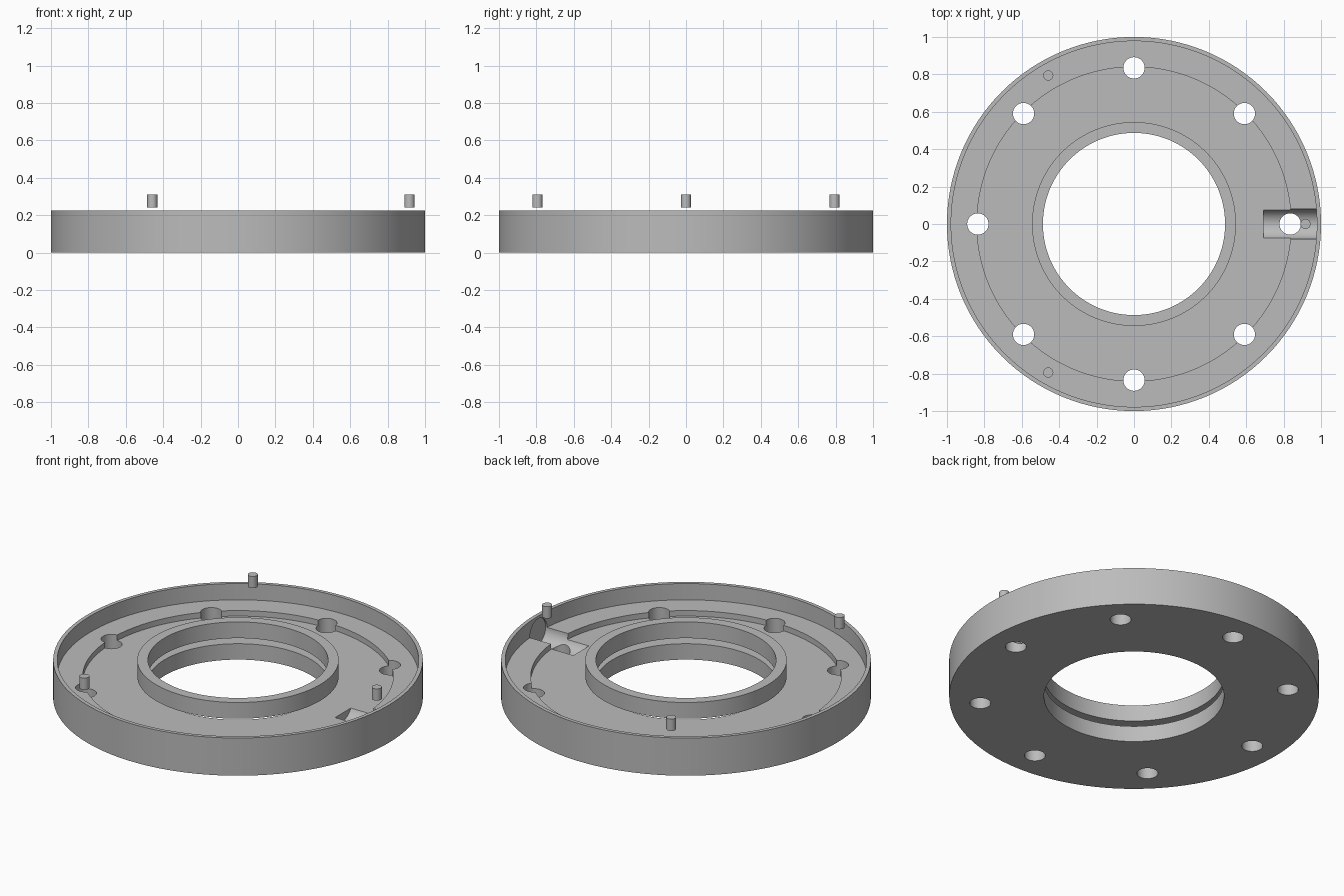
import bpy
import bmesh
from math import cos, sin, pi, radians
from mathutils import Matrix, Vector

if "Cube" in bpy.data.objects:
    bpy.data.objects.remove(bpy.data.objects["Cube"], do_unlink=True)

# Levels and radii shared by the parts
TOP, LEDGE, FLOOR = 0.225, 0.128, 0.095
BORE, RING, STEP, WALL = 0.487, 0.545, 0.84, 0.978
HOLE_CIRCLE, PIN_CIRCLE = 0.835, 0.917

grey = bpy.data.materials.new("machined_grey")
grey.use_nodes = True
colour = (0.5, 0.5, 0.5, 1)
grey.diffuse_color = colour
grey.node_tree.nodes["Principled BSDF"].inputs["Base Color"].default_value = colour


def add_object(name, bm):
    bmesh.ops.recalc_face_normals(bm, faces=bm.faces)
    mesh = bpy.data.meshes.new(name)
    bm.to_mesh(mesh)
    bm.free()
    mesh.materials.append(grey)
    obj = bpy.data.objects.new(name, mesh)
    bpy.context.collection.objects.link(obj)
    return obj


def lathe(name, profile, segments=128):
    """Spin a closed (radius, height) profile around z."""
    bm = bmesh.new()
    rings = []
    for i in range(segments):
        a = 2 * pi * i / segments
        rings.append([bm.verts.new((r * cos(a), r * sin(a), z)) for r, z in profile])
    n = len(profile)
    for i in range(segments):
        here, there = rings[i], rings[(i + 1) % segments]
        for j in range(n):
            k = (j + 1) % n
            bm.faces.new((here[j], there[j], there[k], here[k]))
    return add_object(name, bm)


def cylinder(bm, radius, depth, centre, rotation=Matrix(), segments=32):
    bmesh.ops.create_cone(bm, cap_ends=True, segments=segments, radius1=radius,
                          radius2=radius, depth=depth,
                          matrix=Matrix.Translation(Vector(centre)) @ rotation)


def cut(target, cutter):
    """Subtract the cutter, bake the result and discard the cutter."""
    cutter.hide_render = True
    mod = target.modifiers.new("cut", 'BOOLEAN')
    mod.operation = 'DIFFERENCE'
    mod.solver = 'EXACT'
    mod.object = cutter
    bpy.context.view_layer.update()
    graph = bpy.context.evaluated_depsgraph_get()
    baked = bpy.data.meshes.new_from_object(target.evaluated_get(graph))
    target.modifiers.clear()
    target.data = baked
    bpy.data.objects.remove(cutter, do_unlink=True)


# Flange with recessed floor, raised ledge and thin outer wall
flange = lathe("flange_body", [
    (BORE, 0), (1, 0), (1, TOP), (WALL, TOP),
    (WALL, LEDGE), (STEP, LEDGE), (STEP, FLOOR), (BORE, FLOOR)])

# Eight bolt holes
bm = bmesh.new()
for i in range(8):
    a = i * pi / 4
    cylinder(bm, 0.057, 0.6, (HOLE_CIRCLE * cos(a), HOLE_CIRCLE * sin(a), 0.1))
cut(flange, add_object("bolt_hole_cutter", bm))

# Round-bottomed radial channel
bm = bmesh.new()
start, end = 0.693, 0.984
cylinder(bm, 0.081, end - start, ((start + end) / 2, 0, LEDGE),
         Matrix.Rotation(pi / 2, 4, 'Y'), 48)
cut(flange, add_object("channel_cutter", bm))

# Collar above the bore, with a gap over the recessed floor
collar = lathe("bore_collar", [
    (BORE, LEDGE), (RING, LEDGE), (RING, TOP), (BORE, TOP)])

# Three locating pins
parts = [flange, collar]
for i in range(3):
    a = radians(120 * i)
    bm = bmesh.new()
    cylinder(bm, 0.027, 0.07, (PIN_CIRCLE * cos(a), PIN_CIRCLE * sin(a), 0.275))
    parts.append(add_object(f"locating_pin_{i + 1}", bm))

# Smooth round walls, sharp edges
bpy.ops.object.select_all(action='DESELECT')
for obj in parts:
    obj.select_set(True)
bpy.context.view_layer.objects.active = flange
bpy.ops.object.shade_smooth_by_angle(angle=radians(30))
